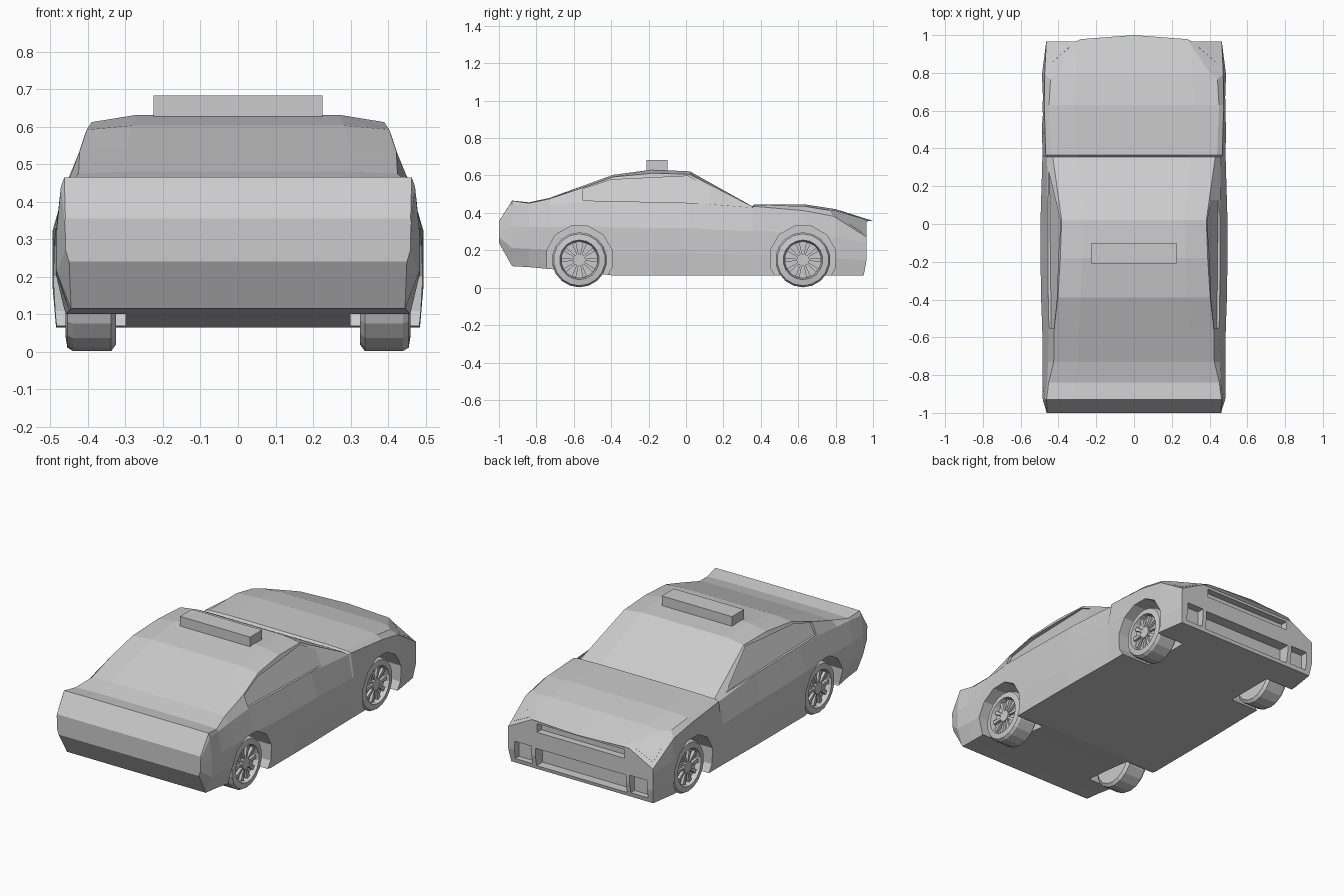
import bpy, bmesh, math
from mathutils import Vector, Matrix

if "Cube" in bpy.data.objects:
    bpy.data.objects.remove(bpy.data.objects["Cube"])


def finish(bm, name):
    bmesh.ops.recalc_face_normals(bm, faces=bm.faces)
    me = bpy.data.meshes.new(name)
    bm.to_mesh(me)
    bm.free()
    ob = bpy.data.objects.new(name, me)
    bpy.context.collection.objects.link(ob)
    return ob


def prism(bm, near, far):
    """Closed solid between two matching outlines."""
    a = [bm.verts.new(p) for p in near]
    b = [bm.verts.new(p) for p in far]
    n = len(a)
    bm.faces.new(a)
    bm.faces.new(b[::-1])
    for i in range(n):
        bm.faces.new((a[i], b[i], b[(i + 1) % n], a[(i + 1) % n]))


def box(bm, x0, x1, y0, y1, z0, z1):
    pts = [(x0, y0), (x1, y0), (x1, y1), (x0, y1)]
    prism(bm, [(x, y, z0) for x, y in pts], [(x, y, z1) for x, y in pts])


def cut(target, bm, name):
    cutter = finish(bm, name)
    cutter.hide_render = True
    mod = target.modifiers.new(name, 'BOOLEAN')
    mod.operation, mod.solver, mod.object = 'DIFFERENCE', 'EXACT', cutter
    bpy.context.view_layer.objects.active = target
    bpy.ops.object.modifier_apply(modifier=name)
    bpy.data.objects.remove(cutter)


# Body: cross-sections lofted from tail to nose
# y, z_bottom, x_bottom, x_widest, z_belt, x_belt, z_edge, x_edge, z_top
stations = [
    (-1.00, .24, .450, .460, .345, .462, .355, .460, .355),
    (-.93, .115, .445, .483, .440, .472, .465, .463, .466),
    (-.84, .11, .450, .485, .440, .460, .452, .452, .456),
    (-.73, .10, .460, .485, .445, .455, .475, .425, .480),
    (-.55, .085, .475, .486, .460, .453, .535, .422, .545),
    (-.39, .065, .485, .492, .460, .455, .592, .403, .603),
    (-.18, .065, .485, .495, .457, .455, .612, .390, .631),
    (.02, .065, .485, .495, .455, .455, .606, .383, .622),
    (.355, .065, .480, .485, .428, .460, .434, .430, .435),
    (.365, .065, .480, .485, .435, .467, .442, .440, .446),
    (.63, .065, .480, .488, .412, .475, .436, .450, .446),
    (.80, .065, .478, .486, .380, .472, .408, .440, .420),
    (.965, .065, .455, .465, .335, .462, .350, .430, .357),
]
bm = bmesh.new()
rings = []
for y, zb, xb, xm, zs, xs, zr, xr, zt in stations:
    h = zs - zb
    half = [(xb, zb), (xm, zb + .3 * h), (xm, zb + .65 * h), (xs, zs),
            (xr, zr), (.7 * xr, zt), (0, zt)]
    dy = (-.015, 0, 0, 0, 0, .012, .035) if y > .9 else (0,) * 7
    ring = [(x, y + d, z) for (x, z), d in zip(half, dy)]
    ring += [(-x, yy, z) for x, yy, z in ring[-2::-1]]
    rings.append([bm.verts.new(p) for p in ring])
n = len(rings[0])
for a, b in zip(rings, rings[1:]):
    for i in range(n):
        bm.faces.new((a[i], a[(i + 1) % n], b[(i + 1) % n], b[i]))
for r in (rings[0], rings[-1]):
    for i in range(5):
        bm.faces.new((r[i], r[i + 1], r[n - 2 - i], r[n - 1 - i]))
    bm.faces.new((r[5], r[6], r[7]))

# Slanted headlight corners
for s in (1, -1):
    res = bmesh.ops.bisect_plane(
        bm, geom=bm.verts[:] + bm.edges[:] + bm.faces[:],
        plane_co=(s * .3, .975, .35), plane_no=(s * .0107, .0135, .0206),
        clear_outer=True)
    bmesh.ops.holes_fill(bm, edges=[e for e in bm.edges if e.is_boundary])
body = finish(bm, "body")

# Wheel arches
AXLES = (-.57, .625)
bm = bmesh.new()
for s in (1, -1):
    for cy in AXLES:
        c = [(cy + .18 * math.cos((k + .5) * math.tau / 12),
              .155 + .18 * math.sin((k + .5) * math.tau / 12)) for k in range(12)]
        prism(bm, [(s * .3, y, z) for y, z in c], [(s * .6, y, z) for y, z in c])
cut(body, bm, "arch_cutter")

# Recessed side windows
win = [(-.55, .466), (-.55, .528), (-.40, .577), (.01, .597), (.28, .448)]
bm = bmesh.new()
for s in (1, -1):
    prism(bm, [(s * (.443 - .48 * (z - .457)), y, z) for y, z in win],
          [(s * .6, y, z) for y, z in win])
cut(body, bm, "window_cutter")

# Grille slot, lower intake and corner intakes
bm = bmesh.new()
box(bm, -.28, .28, .925, 1.1, .285, .335)
box(bm, -.29, .29, .90, 1.1, .085, .19)
for s in (1, -1):
    a, b = sorted((s * .315, s * .425))
    box(bm, a, b, .92, 1.1, .09, .195)
cut(body, bm, "front_opening_cutter")

# Headlight lenses
for s, side in ((1, "right"), (-1, "left")):
    bm = bmesh.new()
    o = Vector((s * .0107, .0135, .0206)).normalized() * .006
    tri = [Vector(p) for p in ((s * .33, .945, .353), (s * .445, .845, .358),
                               (s * .448, .94, .295))]
    prism(bm, [p - o for p in tri], [p + o * .3 for p in tri])
    finish(bm, "headlight_" + side)

# Roof sign
bm = bmesh.new()
box(bm, -.225, .225, -.21, -.10, .615, .683)
finish(bm, "roof_sign")

# Wheels: lathed tyre and dished rim with ten spokes
profile = [(.13, .325), (.147, .338), (.147, .44), (.138, .455), (.106, .46),
           (.098, .43)]
SEG = 18
for s, side in ((1, "right"), (-1, "left")):
    for cy, end in zip(AXLES, ("rear", "front")):
        bm = bmesh.new()

        def at(r, x, t):
            return (s * x, cy + r * math.cos(t), .149 + r * math.sin(t))
        loops = [[bm.verts.new(at(r, x, (k + .5) * math.tau / SEG))
                  for k in range(SEG)] for r, x in profile]
        for a, b in zip(loops, loops[1:]):
            for k in range(SEG):
                j = (k + 1) % SEG
                bm.faces.new((a[k], a[j], b[j], b[k]))
        bm.faces.new(loops[0])
        bm.faces.new(loops[-1])
        finish(bm, f"wheel_{end}_{side}")
        bm = bmesh.new()
        for k in range(10):
            t = k * math.tau / 10
            quad = [(.03, -.16), (.097, -.12), (.097, .12), (.03, .16)]
            prism(bm, [at(r, .425, t + d) for r, d in quad],
                  [at(r, .446, t + d) for r, d in quad])
        hub = [k * math.tau / 10 for k in range(10)]
        prism(bm, [at(.034, .425, t) for t in hub], [at(.034, .45, t) for t in hub])
        finish(bm, f"spokes_{end}_{side}")
